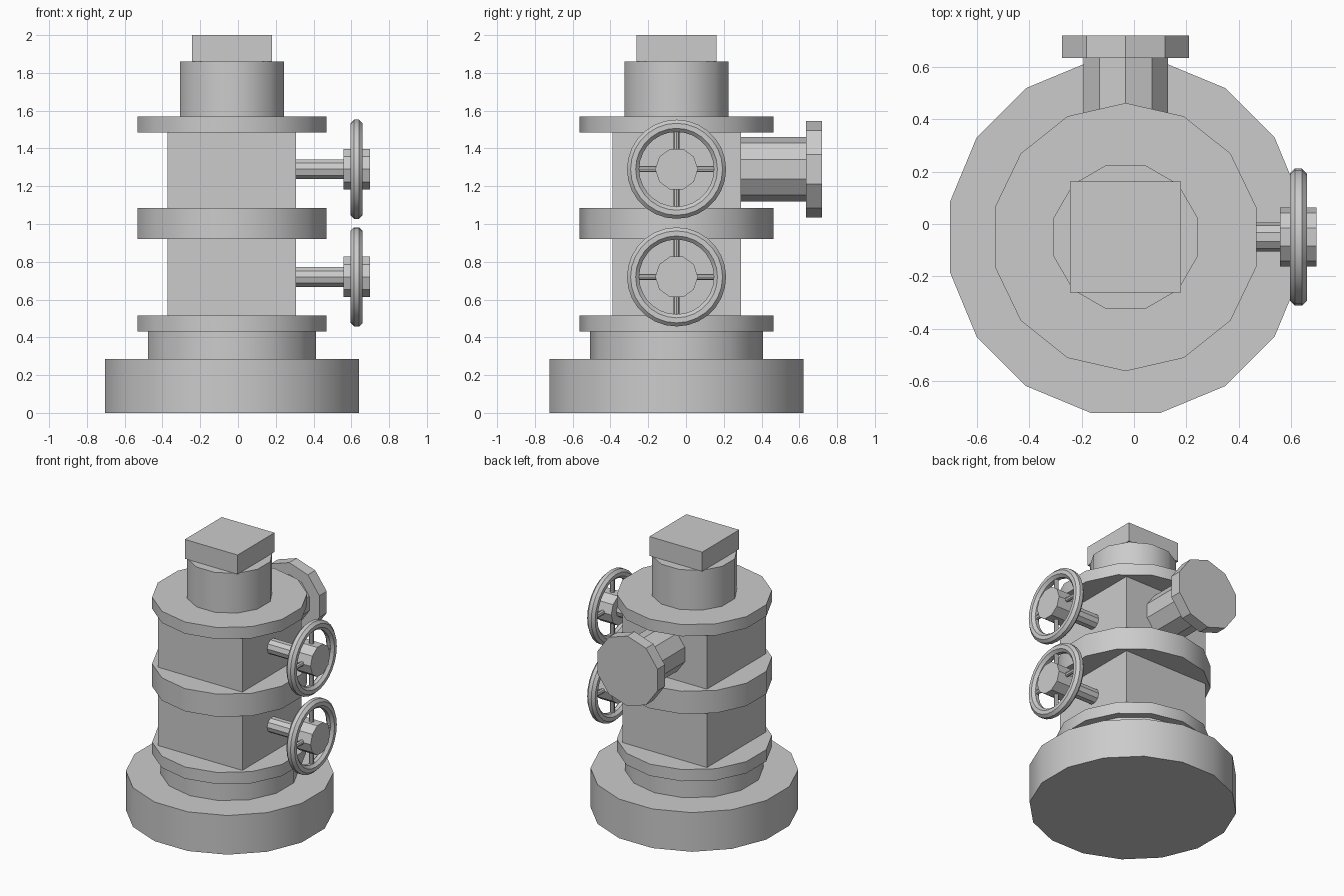
import bpy, math
from mathutils import Matrix, Vector

cube = bpy.data.objects.get("Cube")
if cube:
    bpy.data.objects.remove(cube, do_unlink=True)

AXIS_X, AXIS_Y = -0.032, -0.05

grey = bpy.data.materials.new("plain_grey")
grey.use_nodes = True
colour = (0.6, 0.6, 0.6, 1)
grey.diffuse_color = colour
grey.node_tree.nodes["Principled BSDF"].inputs["Base Color"].default_value = colour


def finish(name, smooth=True):
    ob = bpy.context.object
    ob.name = name
    ob.data.materials.append(grey)
    bpy.ops.object.transform_apply(location=False, rotation=True, scale=True)
    if smooth:
        bpy.ops.object.shade_smooth_by_angle(angle=math.radians(32))
    return ob


def prism(name, sides, radius, start, end, turn=0.0, smooth=True):
    """Straight prism between two points; turn spins it about its own axis."""
    start, end = Vector(start), Vector(end)
    span = end - start
    bpy.ops.mesh.primitive_cylinder_add(vertices=sides, radius=radius, depth=span.length,
                                        location=(start + end) / 2)
    aim = span.to_track_quat('Z', 'Y').to_matrix()
    spin = Matrix.Rotation(turn, 3, 'Z')
    bpy.context.object.rotation_euler = (aim @ spin).to_euler()
    return finish(name, smooth)


def upright(name, sides, radius, low, high, turn=0.0):
    return prism(name, sides, radius, (AXIS_X, AXIS_Y, low), (AXIS_X, AXIS_Y, high), turn)


def block(name, width, low, high):
    bpy.ops.mesh.primitive_cube_add(size=1, location=(AXIS_X, AXIS_Y, (low + high) / 2))
    bpy.context.object.scale = (width, width, high - low)
    return finish(name, smooth=False)


# Central column
upright("base", 16, 0.685, 0, 0.285, math.pi / 16)
upright("base_step", 14, 0.457, 0.285, 0.43)
block("square_body", 0.68, 0.43, 1.57)
upright("lower_flange", 14, 0.5125, 0.43, 0.515)
upright("middle_flange", 14, 0.5125, 0.92, 1.085)
upright("upper_flange", 14, 0.5125, 1.485, 1.57)
upright("neck", 12, 0.285, 1.57, 1.86, math.pi / 12)
block("square_cap", 0.425, 1.86, 2.0)

# Outlet at the back
OUT_Z = 1.29
prism("outlet_pipe", 10, 0.17, (AXIS_X, 0.25, OUT_Z), (AXIS_X, 0.64, OUT_Z))
prism("outlet_flange", 10, 0.255, (AXIS_X, 0.635, OUT_Z), (AXIS_X, 0.72, OUT_Z))

# Two hand-wheel valves on the left side
WHEEL_X = 0.628
for label, z in (("lower", 0.72), ("upper", 1.29)):
    centre = Vector((WHEEL_X, AXIS_Y, z))
    for part, radius, x0, x1 in (("stem", 0.055, 0.28, 0.57), ("hub", 0.113, 0.558, 0.698)):
        prism(f"{label}_valve_{part}", 10, radius, (x0, AXIS_Y, z), (x1, AXIS_Y, z), math.pi / 2)

    # Rim with an eight-sided section, flat on its outer edge
    bpy.ops.mesh.primitive_torus_add(major_segments=28, minor_segments=8,
                                     major_radius=0.23, minor_radius=0.035, location=centre)
    rim = bpy.context.object
    for v in rim.data.vertices:
        flat = Vector((v.co.x, v.co.y, 0))
        ring = flat.normalized() * 0.23
        out = flat.length - 0.23
        turned = Matrix.Rotation(math.pi / 8, 2) @ Vector((out, v.co.z))
        v.co = ring + ring.normalized() * turned.x + Vector((0, 0, turned.y))
    rim.rotation_euler = (0, math.pi / 2, 0)
    finish(f"{label}_wheel_rim")

    # Spokes
    for i in range(4):
        a = i * math.pi / 2
        way = Vector((0, math.cos(a), math.sin(a)))
        prism(f"{label}_wheel_spoke_{i + 1}", 8, 0.016, centre + way * 0.09, centre + way * 0.21)
